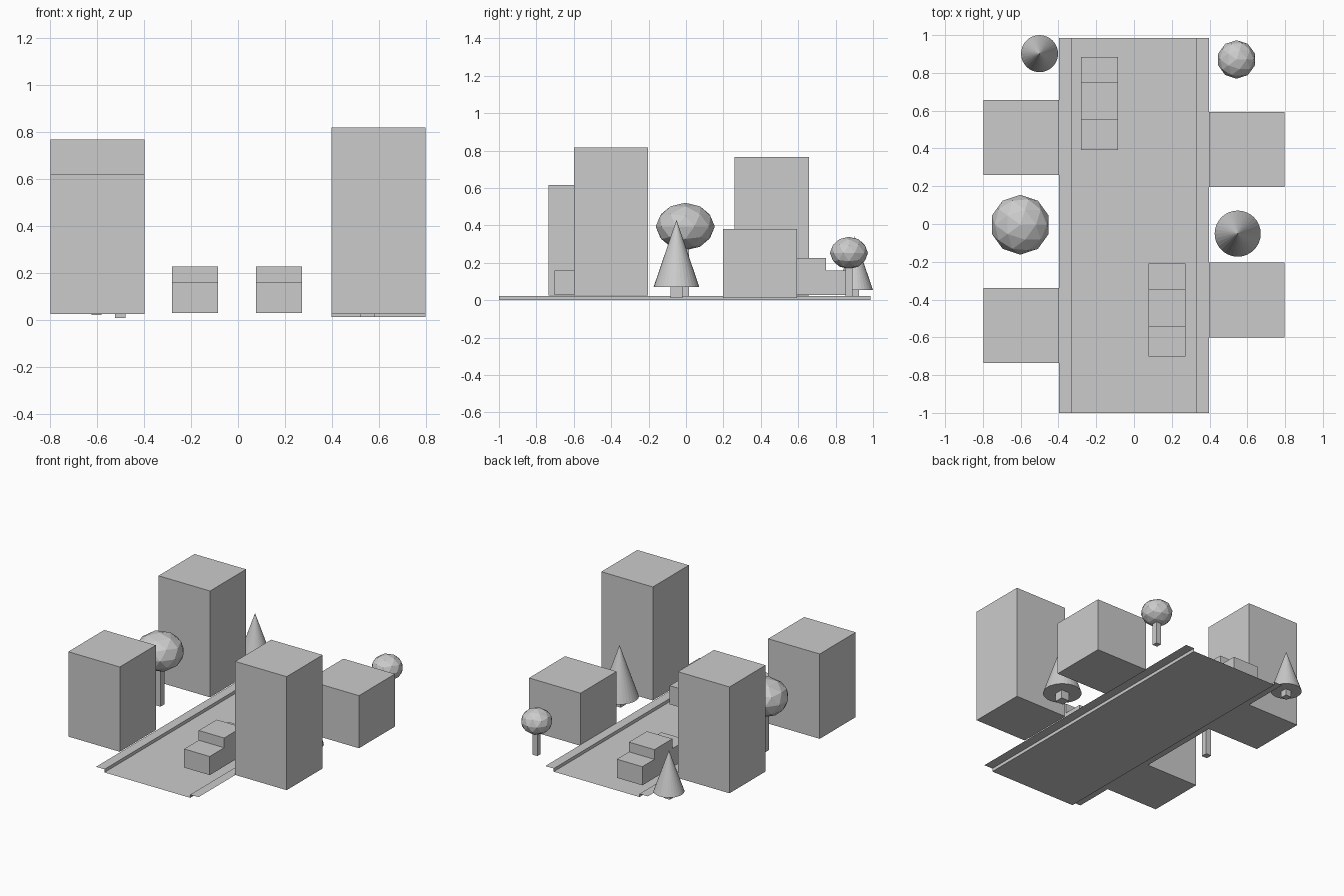
import bpy, bmesh
from math import pi

if "Cube" in bpy.data.objects:
    bpy.data.objects.remove(bpy.data.objects["Cube"])


def finish(name, bm):
    bmesh.ops.recalc_face_normals(bm, faces=bm.faces)
    mesh = bpy.data.meshes.new(name)
    bm.to_mesh(mesh)
    bm.free()
    obj = bpy.data.objects.new(name, mesh)
    bpy.context.collection.objects.link(obj)
    return obj


def box(name, x, y, z):
    """Box from (min, max) ranges."""
    bm = bmesh.new()
    bmesh.ops.create_cube(bm, size=1)
    for v in bm.verts:
        v.co = [r[0] if c < 0 else r[1] for c, r in zip(v.co, (x, y, z))]
    return finish(name, bm)


def trunk(name, x, y, w, z0, z1):
    h = w / 2
    box(name, (x - h, x + h), (y - h, y + h), (z0, z1))


def round_tree(name, x, y, z, r, rz, w):
    bm = bmesh.new()
    bmesh.ops.create_icosphere(bm, subdivisions=2, radius=1)
    bmesh.ops.scale(bm, vec=(r, r, rz), verts=bm.verts)
    finish(name + "_crown", bm).location = (x, y, z)
    trunk(name + "_trunk", x, y, w, 0.02, z - rz * 0.75)


def cone_tree(name, x, y, r, z0, z1, w, ground):
    bm = bmesh.new()
    bmesh.ops.create_cone(bm, cap_ends=True, segments=32,
                          radius1=r, radius2=0, depth=z1 - z0)
    finish(name + "_crown", bm).location = (x, y, (z0 + z1) / 2)
    trunk(name + "_trunk", x, y, w, ground, z0 + 0.005)


def car(name, x, y):
    """Stepped side profile extruded across the car width."""
    profile = [(0, 0.029), (0.492, 0.029), (0.492, 0.159), (0.358, 0.159),
               (0.358, 0.227), (0.16, 0.227), (0.16, 0.159), (0, 0.159)]
    bm = bmesh.new()
    face = bm.faces.new([bm.verts.new((x, y + py, pz)) for py, pz in profile])
    ext = bmesh.ops.extrude_face_region(bm, geom=[face], use_keep_orig=True)
    moved = [g for g in ext["geom"] if isinstance(g, bmesh.types.BMVert)]
    bmesh.ops.translate(bm, vec=(0.197, 0, 0), verts=moved)
    finish(name, bm)


# Street: thin sheet with raised pavements on both sides
bm = bmesh.new()
section = [(-0.396, 0.022), (-0.331, 0.022), (-0.331, 0), (0.331, 0),
           (0.331, 0.022), (0.396, 0.022)]
rows = [[bm.verts.new((x, y, z)) for x, z in section] for y in (-1, 0.986)]
for i in range(len(section) - 1):
    bm.faces.new((rows[0][i], rows[0][i + 1], rows[1][i + 1], rows[1][i]))
finish("street", bm)

# Buildings: side, y start, bottom, top
for name, side, y, z0, z1 in [("front_left_building", -1, -0.735, 0.025, 0.617),
                              ("back_left_building", -1, 0.26, 0.025, 0.767),
                              ("front_right_building", 1, -0.6, 0.025, 0.817),
                              ("back_right_building", 1, 0.197, 0.013, 0.38)]:
    box(name, sorted((side * 0.398, side * 0.796)), (y, y + 0.397), (z0, z1))

# Cars
car("left_car", -0.281, 0.391)
car("right_car", 0.076, -0.702)

# Trees
round_tree("large_round_tree", -0.602, -0.004, 0.394, 0.158, 0.127, 0.042)
round_tree("small_round_tree", 0.543, 0.871, 0.253, 0.102, 0.086, 0.036)
cone_tree("large_cone_tree", 0.549, -0.051, 0.122, 0.071, 0.43, 0.062, 0.013)
cone_tree("small_cone_tree", -0.5, 0.902, 0.098, 0.054, 0.34, 0.045, 0.009)
